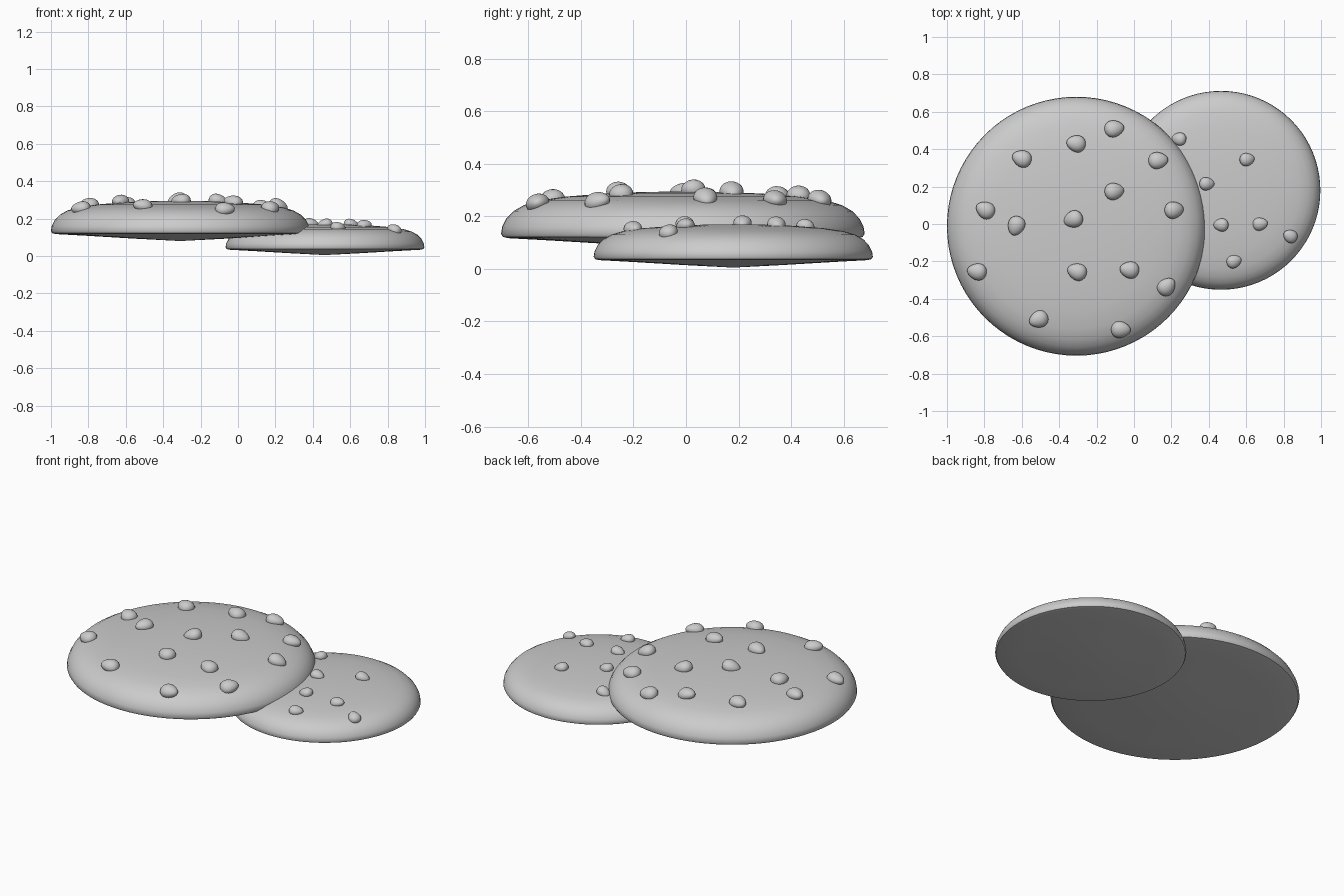
import bpy, bmesh, math, random
from mathutils import Vector, Matrix

if "Cube" in bpy.data.objects:
    bpy.data.objects.remove(bpy.data.objects["Cube"])

random.seed(4)
dough = bpy.data.materials.new("light grey")
dough.diffuse_color = (0.6, 0.6, 0.6, 1)
dough.use_nodes = True
dough.node_tree.nodes["Principled BSDF"].inputs["Base Color"].default_value = dough.diffuse_color

# Radius / height profile of the large cookie, from bottom centre to top centre
PROFILE = [(0, 0), (0.25, 0.013), (0.5, 0.028), (0.665, 0.037), (0.685, 0.042),
           (0.692, 0.054), (0.688, 0.08), (0.672, 0.112), (0.645, 0.14),
           (0.605, 0.163), (0.55, 0.18), (0.45, 0.195), (0.3, 0.207),
           (0.15, 0.213), (0, 0.215)]
TOP = PROFILE[5:][::-1]


def finish(name, bm):
    mesh = bpy.data.meshes.new(name)
    bmesh.ops.recalc_face_normals(bm, faces=bm.faces)
    bm.to_mesh(mesh)
    bm.free()
    obj = bpy.data.objects.new(name, mesh)
    bpy.context.collection.objects.link(obj)
    mesh.materials.append(dough)
    bpy.context.view_layer.objects.active = obj
    obj.select_set(True)
    bpy.ops.object.shade_smooth_by_angle(angle=math.radians(40))
    obj.select_set(False)
    return obj


def surface(r):
    """Height and slope of the cookie top at radius r."""
    for (r0, z0), (r1, z1) in zip(TOP, TOP[1:]):
        if r <= r1:
            slope = (z1 - z0) / (r1 - r0)
            return z0 + (r - r0) * slope, slope
    return TOP[-1][1], -1


def cookie(name, centre, size, chips):
    # Lathe the cookie body
    bm = bmesh.new()
    verts = [bm.verts.new((r * size, 0, z * size)) for r, z in PROFILE]
    edges = [bm.edges.new(p) for p in zip(verts, verts[1:])]
    bmesh.ops.spin(bm, geom=verts + edges, cent=(0, 0, 0), axis=(0, 0, 1),
                   angle=math.tau, steps=80, use_merge=True)
    bmesh.ops.remove_doubles(bm, verts=bm.verts, dist=1e-4)
    finish(name, bm).location = centre

    # Egg-shaped chips pressed into the top, leaning with its slope
    for i, (x, y, turn) in enumerate(chips):
        bm = bmesh.new()
        bmesh.ops.create_uvsphere(bm, u_segments=20, v_segments=12, radius=1)
        for v in bm.verts:
            taper = 1 - 0.2 * v.co.x
            v.co = Vector((v.co.x * 0.053, v.co.y * 0.045 * taper,
                           v.co.z * 0.036 * taper)) * size
        offset = Vector((x - centre[0], y - centre[1], 0))
        z, slope = surface(offset.length / size)
        out = offset.normalized()
        normal = Vector((-slope * out.x, -slope * out.y, 1)).normalized()
        lean = Vector((0, 0, 1)).rotation_difference(normal).to_matrix()
        tilt = Matrix.Rotation(math.radians(random.uniform(-18, 18)), 3, 'Y')
        spin = Matrix.Rotation(math.radians(turn), 3, 'Z')
        bm.transform((lean @ spin @ tilt).to_4x4())
        chip = finish(f"{name}_chip_{i + 1}", bm)
        chip.location = (x, y, centre[2] + (z + 0.006) * size)


cookie("large_cookie", (-0.308, -0.012, 0.08), 1.0, [
    (-0.6, 0.35, 160), (-0.31, 0.43, 170), (-0.105, 0.51, 10), (0.13, 0.34, 5),
    (-0.795, 0.075, 150), (-0.63, -0.01, 250), (-0.325, 0.025, 200),
    (-0.105, 0.175, 10), (0.215, 0.075, 10), (-0.84, -0.255, 170),
    (-0.305, -0.255, 160), (-0.025, -0.245, 170), (0.175, -0.335, 50),
    (-0.51, -0.51, 200), (-0.07, -0.565, 0)])
cookie("small_cookie", (0.465, 0.18, 0.005), 0.768, [
    (0.24, 0.455, 170), (0.39, 0.215, 0), (0.605, 0.345, 10),
    (0.465, -0.005, 180), (0.675, 0.0, 10), (0.835, -0.065, 150),
    (0.535, -0.2, 20)])
